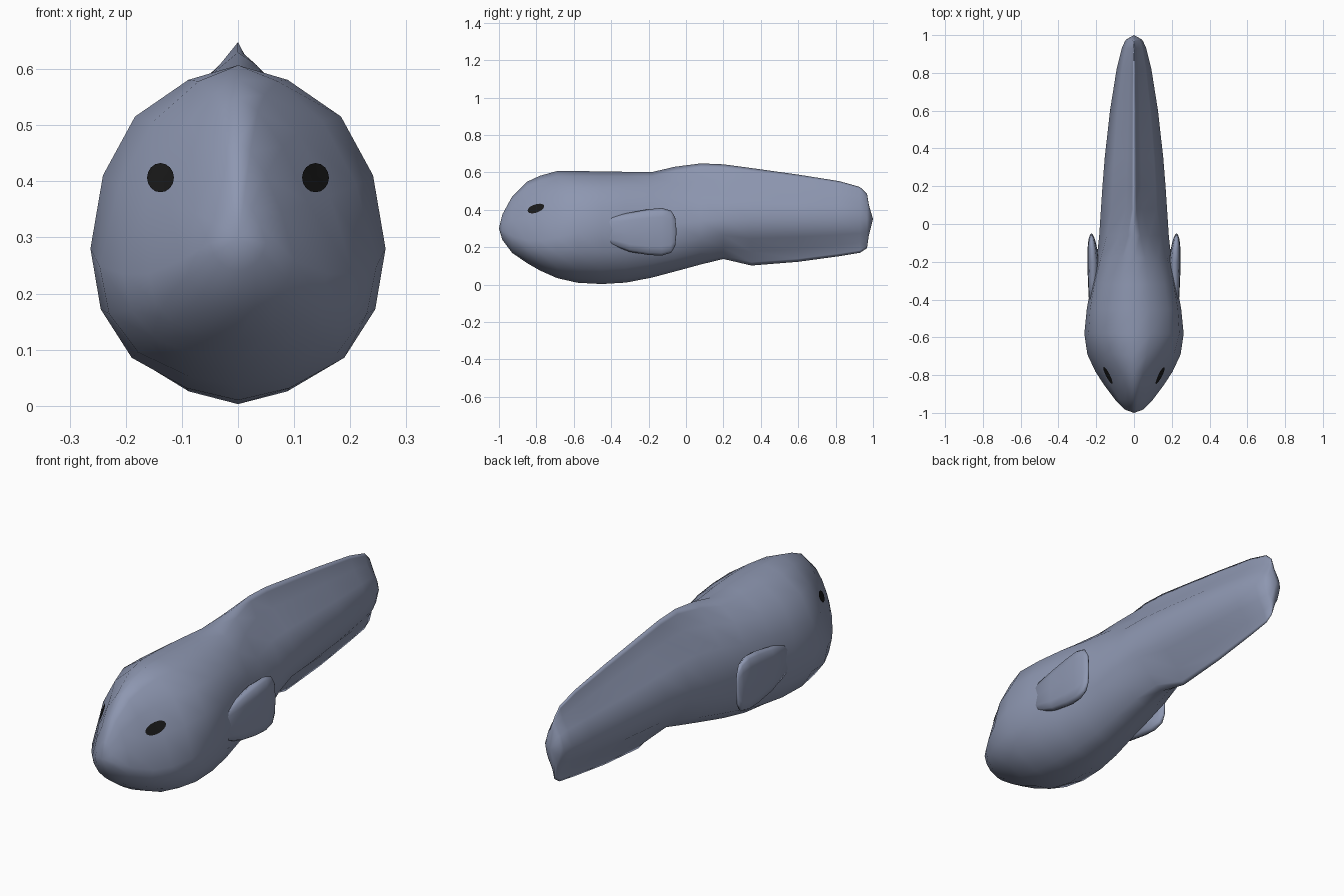
import bpy, bmesh, math
from mathutils import Vector
from mathutils.bvhtree import BVHTree

if "Cube" in bpy.data.objects:
    bpy.data.objects.remove(bpy.data.objects["Cube"])


def material(name, rgb):
    m = bpy.data.materials.new(name)
    m.diffuse_color = (*rgb, 1)
    m.use_nodes = True
    m.node_tree.nodes["Principled BSDF"].inputs["Base Color"].default_value = m.diffuse_color
    return m


SKIN = material("slate blue skin", (0.27, 0.31, 0.44))
BLACK = material("eye black", (0.01, 0.01, 0.01))


def finish(name, bm, mat, angle=None):
    bmesh.ops.recalc_face_normals(bm, faces=bm.faces)
    me = bpy.data.meshes.new(name)
    bm.to_mesh(me)
    bm.free()
    me.materials.append(mat)
    ob = bpy.data.objects.new(name, me)
    bpy.context.collection.objects.link(ob)
    for p in me.polygons:
        p.use_smooth = True
    return ob


def loft(bm, rings, start, end):
    """Skin closed rings and close both ends with fans to a tip point."""
    vs = [[bm.verts.new(p) for p in r] for r in rings]
    n = len(vs[0])
    for a, b in zip(vs, vs[1:]):
        for i in range(n):
            j = (i + 1) % n
            bm.faces.new((a[i], a[j], b[j], b[i]))
    for ring, tip in ((vs[0], start), (vs[-1], end)):
        t = bm.verts.new(tip)
        for i in range(n):
            bm.faces.new((ring[i], ring[(i + 1) % n], t))


# quarter sections from crest (0,1) to side (1,0): round body, wedge head, finned tail
ROUND = [(0, 1), (.35, .92), (.72, .72), (.93, .40), (1, 0)]
WEDGE = [(0, 1), (.22, .92), (.50, .72), (.78, .40), (1, 0)]
FIN = [(0, 1), (.065, .93), (.24, .70), (.68, .42), (1, 0)]


def mix(f):
    """f = -1 wedge head, 0 round body, 1 finned tail."""
    other = FIN if f > 0 else WEDGE
    t = abs(f)
    return [(a[0] + (b[0] - a[0]) * t, a[1] + (b[1] - a[1]) * t) for a, b in zip(ROUND, other)]


def section(y, w, top, mid, bot, ft, fb):
    half = [(x * w, mid + z * (top - mid)) for x, z in mix(ft)]
    half += [(x * w, mid - z * (mid - bot)) for x, z in reversed(mix(fb)[:-1])]
    full = half + [(-x, z) for x, z in reversed(half[1:-1])]
    return [(x, y, z) for x, z in full]


# body: y, half width, top, mid, bottom, upper shape, lower shape
STATIONS = [
    (-.982, .05, .375, .29, .24, -1, -.4),
    (-.93, .10, .47, .26, .17, -1, -.3),
    (-.85, .16, .55, .235, .115, -1, 0),
    (-.78, .205, .582, .235, .075, -.9, 0),
    (-.69, .247, .607, .25, .035, -.5, 0),
    (-.58, .263, .607, .28, .010, -.1, 0),
    (-.45, .250, .605, .285, .003, 0, 0),
    (-.32, .226, .603, .295, .011, 0, 0),
    (-.18, .197, .602, .31, .038, .15, 0),
    (-.06, .184, .630, .325, .070, .6, 0),
    (.08, .175, .648, .34, .108, 1, .1),
    (.20, .167, .643, .35, .137, 1, .45),
    (.35, .155, .623, .35, .102, 1, 1),
    (.60, .127, .588, .35, .122, 1, 1),
    (.82, .092, .553, .35, .152, 1, 1),
    (.93, .065, .522, .35, .170, 1, 1),
    (.968, .048, .485, .35, .195, 1, 1),
    (.978, .040, .425, .35, .265, .3, .3),
]
bm = bmesh.new()
loft(bm, [section(*s) for s in STATIONS], (0, -1, .30), (0, 1, .35))
bmesh.ops.recalc_face_normals(bm, faces=bm.faces)
tree = BVHTree.FromBMesh(bm)
finish("body", bm, SKIN)

# side fins: y, inner x, outer x, low z, high z
FINS = [
    (-.42, .195, .238, .22, .36),
    (-.30, .190, .244, .175, .385),
    (-.20, .185, .247, .158, .403),
    (-.13, .195, .246, .155, .410),
    (-.08, .207, .241, .170, .395),
    (-.058, .217, .233, .205, .36),
]


def fin_ring(y, xi, xo, lo, hi, s):
    ring = []
    for k in range(12):
        a = math.tau * k / 12
        c, d = math.cos(a), math.sin(a)
        sq = lambda v: math.copysign(abs(v) ** .7, v)
        ring.append((s * ((xi + xo) / 2 + sq(c) * (xo - xi) / 2), y, (lo + hi) / 2 + sq(d) * (hi - lo) / 2))
    return ring


for s, side in ((1, "right"), (-1, "left")):
    bm = bmesh.new()
    loft(bm, [fin_ring(*f, s) for f in FINS], (s * .2, -.48, .29), (s * .225, -.05, .285))
    finish("side_fin_" + side, bm, SKIN)

    # eye: thin disc draped on the head
    bm = bmesh.new()

    def drape(r, a):
        o = Vector((s * .135 + r * .024 * math.cos(a), -2, .405 + r * .026 * math.sin(a)))
        hit, nor, _, _ = tree.ray_cast(o, Vector((0, 1, 0)))
        return bm.verts.new(hit + nor * .004)

    centre = drape(0, 0)
    n = 16
    inner = [drape(.5, math.tau * i / n) for i in range(n)]
    outer = [drape(1, math.tau * i / n) for i in range(n)]
    for i in range(n):
        j = (i + 1) % n
        tri = (centre, inner[i], inner[j])
        quad = (inner[i], outer[i], outer[j], inner[j])
        bm.faces.new(tri)
        bm.faces.new(quad)
    bm.normal_update()
    if sum(f.normal.y for f in bm.faces) > 0:
        bmesh.ops.reverse_faces(bm, faces=bm.faces)
    finish("eye_" + side, bm, BLACK)
